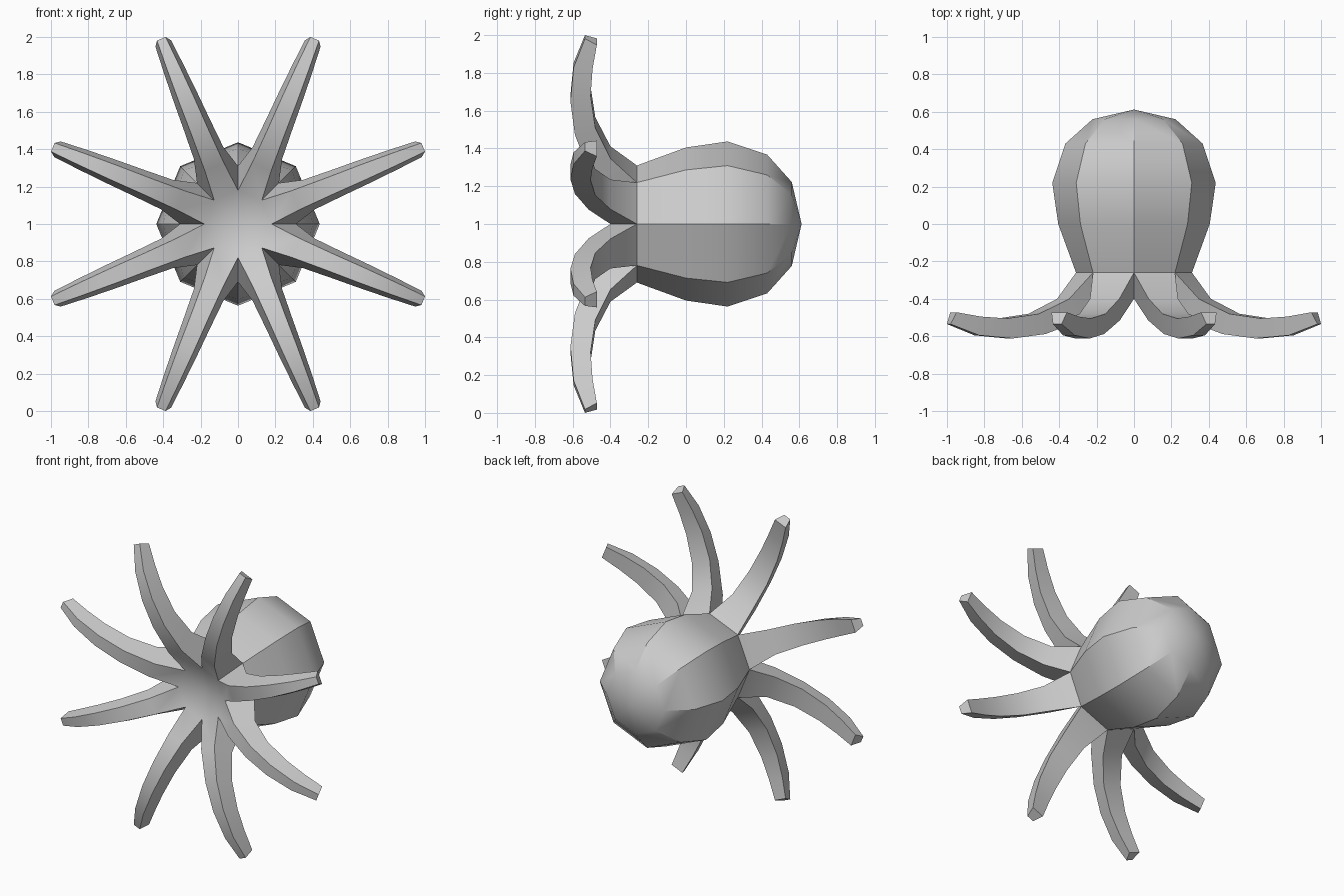
import bpy, bmesh
from math import sin, cos, radians, pi

cube = bpy.data.objects.get("Cube")
if cube:
    bpy.data.objects.remove(cube)

SIDES = 8
STEP = 2 * pi / SIDES
MID = 1.0  # height of the body axis, which runs along y

grey = bpy.data.materials.new("plain_grey")
grey.use_nodes = True
grey.diffuse_color = (0.6, 0.6, 0.6, 1)
grey.node_tree.nodes["Principled BSDF"].inputs["Base Color"].default_value = (0.6, 0.6, 0.6, 1)


def place(angle, dist, y, across=0.0):
    """Point at a distance along a spoke, shifted sideways across it."""
    return (dist * cos(angle) - across * sin(angle), y,
            MID + dist * sin(angle) + across * cos(angle))


def finish(bm, name):
    bmesh.ops.remove_doubles(bm, verts=bm.verts, dist=0.0005)
    bmesh.ops.recalc_face_normals(bm, faces=bm.faces)
    mesh = bpy.data.meshes.new(name)
    bm.to_mesh(mesh)
    bm.free()
    mesh.materials.append(grey)
    obj = bpy.data.objects.new(name, mesh)
    bpy.context.collection.objects.link(obj)
    bpy.ops.object.select_all(action="DESELECT")
    obj.select_set(True)
    bpy.context.view_layer.objects.active = obj
    bpy.ops.object.shade_smooth_by_angle(angle=radians(30))
    return obj


# Head: eight-sided lathe of (radius, y), closed by a shallow point at the back
NECK = (0.31, -0.26)
head_profile = [NECK, (0.405, 0.0), (0.437, 0.22), (0.367, 0.43), (0.222, 0.56)]
bm = bmesh.new()
rings = [[bm.verts.new(place(i * STEP, r, y)) for i in range(SIDES)]
         for r, y in head_profile]
tip = bm.verts.new((0, 0.612, MID))
for i in range(SIDES):
    j = (i + 1) % SIDES
    for a, b in zip(rings, rings[1:]):
        bm.faces.new((a[i], a[j], b[j], b[i]))
    bm.faces.new((rings[-1][i], rings[-1][j], tip))
finish(bm, "head")

# Arms: tapering four-cornered sweeps that share the neck edges and the web
WEB = (0.18, -0.40)
half = STEP / 2


def root(ring):
    return (ring[0] * cos(half), ring[1], ring[0] * sin(half))


# (distance, y, half width) of the back and front edge pairs at each station
stations = [
    (root(NECK), root(WEB)),
    ((0.41, -0.40, 0.085), (0.33, -0.515, 0.055)),
    ((0.58, -0.48, 0.075), (0.53, -0.588, 0.047)),
    ((0.76, -0.505, 0.066), (0.72, -0.612, 0.042)),
    ((0.91, -0.495, 0.056), (0.91, -0.595, 0.034)),
    ((1.045, -0.472, 0.045), (1.072, -0.535, 0.025)),
]
bm = bmesh.new()
for k in range(SIDES):
    spoke = (k + 0.5) * STEP
    loops = []
    for (bd, by, bw), (fd, fy, fw) in stations:
        corners = [(bd, by, bw), (bd, by, -bw), (fd, fy, -fw), (fd, fy, fw)]
        loops.append([bm.verts.new(place(spoke, *c)) for c in corners])
    for a, b in zip(loops, loops[1:]):
        for i in range(4):
            j = (i + 1) % 4
            bm.faces.new((a[i], a[j], b[j], b[i]))
    bm.faces.new(loops[-1])
    # Web triangle to the middle of the underside
    centre = bm.verts.new((0, -0.36, MID))
    bm.faces.new((loops[0][2], loops[0][3], centre))
finish(bm, "arms")
